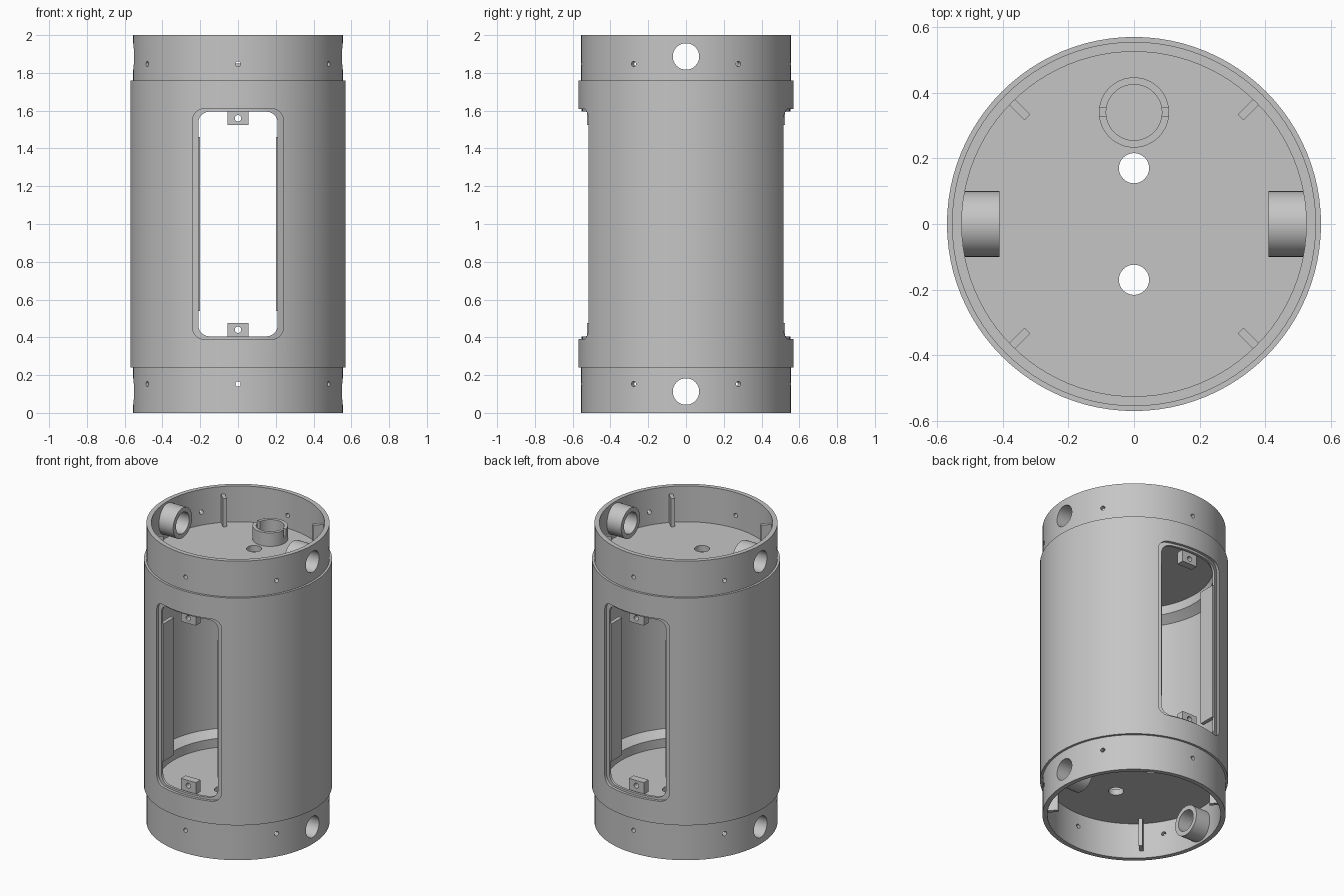
import bpy, bmesh, math
from mathutils import Matrix, Vector

if "Cube" in bpy.data.objects:
    bpy.data.objects.remove(bpy.data.objects["Cube"])

grey = bpy.data.materials.new("light_grey")
grey.diffuse_color = (0.56, 0.56, 0.56, 1)
grey.use_nodes = True
grey.node_tree.nodes["Principled BSDF"].inputs["Base Color"].default_value = grey.diffuse_color


def make(name, bm):
    bmesh.ops.remove_doubles(bm, verts=bm.verts, dist=1e-5)
    bmesh.ops.recalc_face_normals(bm, faces=bm.faces)
    me = bpy.data.meshes.new(name)
    bm.to_mesh(me)
    bm.free()
    ob = bpy.data.objects.new(name, me)
    bpy.context.collection.objects.link(ob)
    me.materials.append(grey)
    return ob


def lathe(name, pts, n=96):
    bm = bmesh.new()
    vs = [bm.verts.new((r, 0, z)) for r, z in pts]
    es = [bm.edges.new((a, b)) for a, b in zip(vs, vs[1:])]
    bmesh.ops.spin(bm, geom=vs + es, cent=(0, 0, 0), axis=(0, 0, 1),
                   angle=2 * math.pi, steps=n, use_merge=True)
    return make(name, bm)


def cyl(name, p, q, r, n=32):
    p, q = Vector(p), Vector(q)
    bm = bmesh.new()
    m = Matrix.Translation((p + q) / 2) @ (q - p).to_track_quat('Z', 'Y').to_matrix().to_4x4()
    bmesh.ops.create_cone(bm, cap_ends=True, segments=n, radius1=r, radius2=r,
                          depth=(q - p).length, matrix=m)
    return make(name, bm)


def box(name, lo, hi, turn=0):
    lo, hi = Vector(lo), Vector(hi)
    bm = bmesh.new()
    bmesh.ops.create_cube(bm, size=1, matrix=Matrix.Rotation(turn, 4, 'Z')
                          @ Matrix.Translation((lo + hi) / 2)
                          @ Matrix.Diagonal((*(hi - lo), 1)))
    return make(name, bm)


def rounded(name, hw, z0, z1, r, y0, y1):
    """Rounded rectangle in xz, extruded along y."""
    bm = bmesh.new()
    vs = []
    for k, (cx, cz) in enumerate([(hw - r, z1 - r), (r - hw, z1 - r),
                                  (r - hw, z0 + r), (hw - r, z0 + r)]):
        for i in range(9):
            a = math.pi / 2 * (k + i / 8)
            vs.append(bm.verts.new((cx + r * math.cos(a), y0, cz + r * math.sin(a))))
    f = bm.faces.new(vs)
    out = bmesh.ops.extrude_face_region(bm, geom=[f])["geom"]
    bmesh.ops.translate(bm, vec=(0, y1 - y0, 0),
                        verts=[v for v in out if isinstance(v, bmesh.types.BMVert)])
    return make(name, bm)


def boolean(ob, others, op='DIFFERENCE'):
    bpy.context.view_layer.objects.active = ob
    for c in others:
        m = ob.modifiers.new("cut", 'BOOLEAN')
        m.operation, m.object, m.solver = op, c, 'EXACT'
        bpy.ops.object.modifier_apply(modifier=m.name)
    for c in others:
        bpy.data.objects.remove(c)


# Main shell with recessed ends, stepped collars and a hollow middle
H = 2.0
half = [(0, .24), (.525, .24), (.525, 0), (.555, 0), (.555, .24), (.57, .24)]
body = lathe("body", half + [(r, H - z) for r, z in reversed(half)])
hollow = [(0, .28), (.48, .28), (.48, .34), (.535, .38)]
cuts = [lathe("cavity", hollow + [(r, H - z) for r, z in reversed(hollow)])]

# Front and back windows, each with an outer rebate
cuts.append(rounded("window", .21, .405, 1.595, .06, -1, 1))
rebate = rounded("rebate", .24, .39, 1.61, .06, -1, 1)
boolean(rebate, [cyl("core", (0, 0, .1), (0, 0, 1.9), .552, 96)])
cuts.append(rebate)

# Floor holes
for y in (-.17, .17):
    cuts.append(cyl("floor_hole", (0, y, -.1), (0, y, 2.1), .046))

# Six screw holes around each collar
for z in (.153, H - .153):
    for k in range(6):
        a = math.radians(30 + 60 * k)
        d = Vector((math.cos(a), math.sin(a), 0))
        up = Vector((0, 0, z))
        cuts.append(cyl("screw_hole", up + d * .45, up + d * .65, .014, 16))

# Side port openings
for z in (.113, H - .113):
    for s in (-1, 1):
        cuts.append(cyl("port_hole", (s * .4, 0, z), (s * .7, 0, z), .07))
boolean(body, cuts)
smooth = [body]

for end in (0, 1):
    tag = "top" if end else "bottom"
    zz = lambda z: H - z if end else z
    span = lambda a, b: sorted((zz(a), zz(b)))
    # Port sleeves
    for s in (-1, 1):
        z = zz(.113)
        sleeve = cyl(tag + "_port_sleeve", (s * .41, 0, z), (s * .535, 0, z), .1, 48)
        boolean(sleeve, [cyl("bore", (s * .35, 0, z), (s * .6, 0, z), .07)])
        smooth.append(sleeve)
    # Diagonal ribs inside the collars
    z0, z1 = span(.05, .245)
    for k in range(4):
        box(tag + "_rib", (.46, -.012, z0), (.53, .012, z1), math.radians(45 + 90 * k))
    # Screw tabs in the windows
    z0, z1 = span(.395, .475)
    for s in (-1, 1):
        y0, y1 = sorted((s * .475, s * .525))
        tab = box(tag + "_window_tab", (-.055, y0, z0), (.055, y1, z1))
        z = zz(.44)
        boolean(tab, [cyl("tab_hole", (0, s * .4, z), (0, s * .6, z), .017, 16)])

# Upright guide fins beside the windows
for sx in (-1, 1):
    for sy in (-1, 1):
        x0, x1 = sorted((sx * .2, sx * .225))
        y0, y1 = sorted((sy * .39, sy * .502))
        box("guide_fin", (x0, y0, .54), (x1, y1, 1.46))

# Slotted cup standing on the upper floor
cup = cyl("slotted_cup", (0, .34, 1.75), (0, .34, 1.85), .107, 48)
boolean(cup, [cyl("cup_bore", (0, .34, 1.765), (0, .34, 1.9), .085, 48),
              box("cup_slot", (-.2, .327, 1.80), (.2, .354, 1.9))])
smooth.append(cup)

# Smooth the round parts, keeping their edges sharp
bpy.ops.object.select_all(action='DESELECT')
for ob in smooth:
    ob.select_set(True)
bpy.context.view_layer.objects.active = body
bpy.ops.object.shade_smooth_by_angle(angle=math.radians(30))
